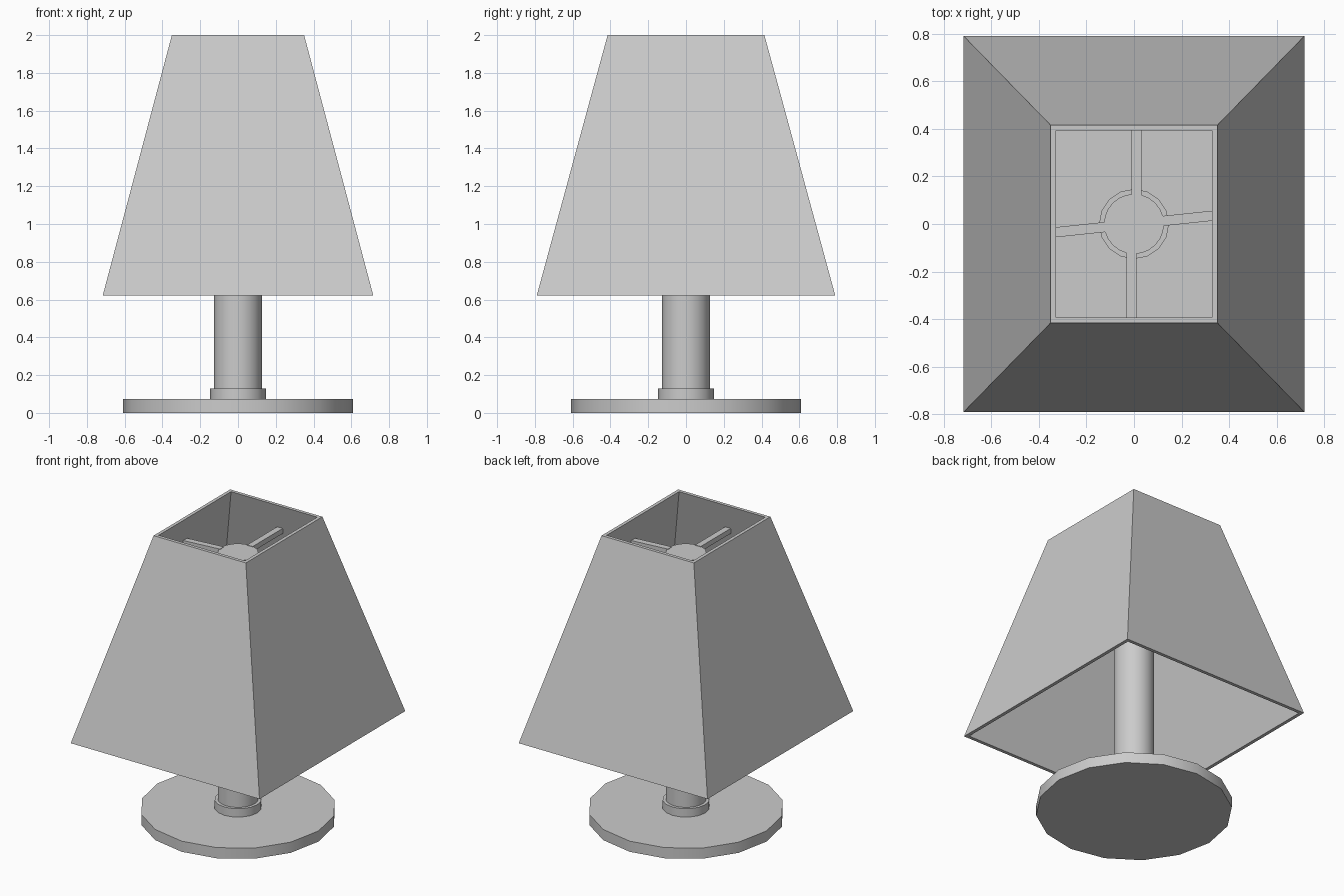
import bpy, bmesh, math

if "Cube" in bpy.data.objects:
    bpy.data.objects.remove(bpy.data.objects["Cube"])


def finish(name, bm):
    bmesh.ops.recalc_face_normals(bm, faces=bm.faces)
    me = bpy.data.meshes.new(name)
    bm.to_mesh(me)
    bm.free()
    ob = bpy.data.objects.new(name, me)
    bpy.context.collection.objects.link(ob)
    return ob


def cylinder(name, radius, z0, z1, sides=16):
    bpy.ops.mesh.primitive_cylinder_add(vertices=sides, radius=radius, depth=z1 - z0,
                                        location=(0, 0, (z0 + z1) / 2),
                                        rotation=(0, 0, 0))
    ob = bpy.context.object
    ob.name = name
    bpy.ops.object.shade_smooth_by_angle(angle=math.radians(35))
    return ob


def arm(name, angle, r0, r1, offset=(0, 0), width=0.042, z0=1.79, z1=1.825):
    bm = bmesh.new()
    bmesh.ops.create_cube(bm, size=1)
    c, s = math.cos(angle), math.sin(angle)
    for v in bm.verts:
        r = r0 + (v.co.x + 0.5) * (r1 - r0)
        w = v.co.y * width
        z = z0 + (v.co.z + 0.5) * (z1 - z0)
        v.co = (c * r - s * w + offset[0], s * r + c * w + offset[1], z)
    return finish(name, bm)


# Round base, collar and column
cylinder("base", 0.61, 0, 0.073)
cylinder("collar", 0.147, 0.073, 0.13)
cylinder("column", 0.126, 0.073, 1.822, 24)

# Hollow tapered shade: outer bottom, outer top, inner top, inner bottom
bm = bmesh.new()
t = 0.023
loops = []
for hx, hy, z in [(0.716, 0.79, 0.622), (0.35, 0.415, 2.0),
                  (0.35 - t, 0.415 - t, 2.0), (0.716 - t, 0.79 - t, 0.622)]:
    loops.append([bm.verts.new((sx * hx, sy * hy, z))
                  for sx, sy in [(-1, -1), (1, -1), (1, 1), (-1, 1)]])
for i in range(4):
    a, b = loops[i], loops[(i + 1) % 4]
    for j in range(4):
        k = (j + 1) % 4
        bm.faces.new((a[j], a[k], b[k], b[j]))
finish("shade", bm)

# Four arms holding the shade on the column
tilt = math.radians(6)
for side, turn in (("right", 0), ("left", math.pi)):
    arm("shade_arm_" + side, tilt + turn, 0.115, 0.38)
for side, turn, dx in (("back", math.pi / 2, 0.01), ("front", -math.pi / 2, -0.01)):
    arm("shade_arm_" + side, turn, 0.115, 0.445, (dx, 0))
